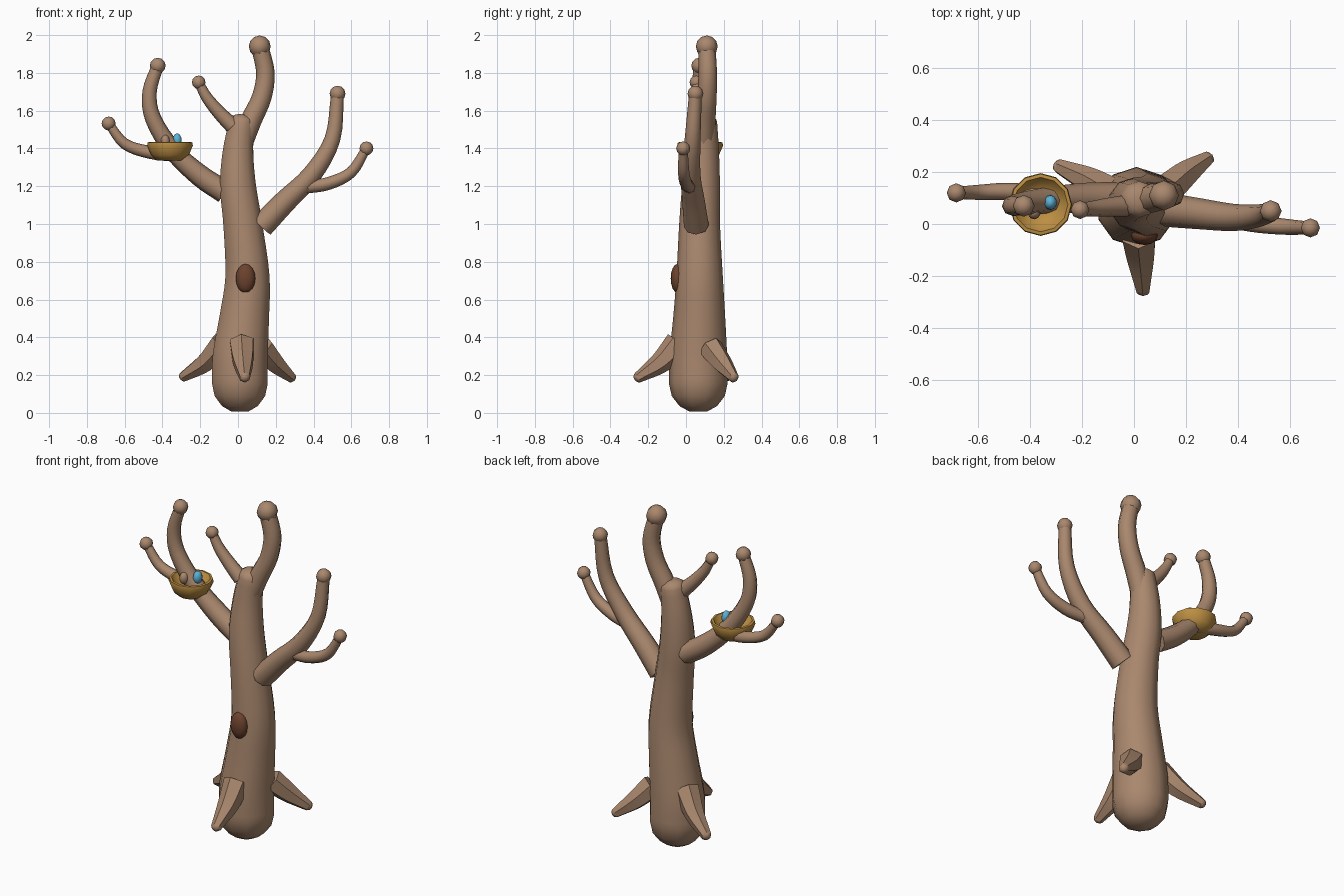
import bpy, bmesh, math
from mathutils import Vector

if "Cube" in bpy.data.objects:
    bpy.data.objects.remove(bpy.data.objects["Cube"])


def material(name, rgb):
    m = bpy.data.materials.new(name)
    m.diffuse_color = (*rgb, 1)
    m.use_nodes = True
    m.node_tree.nodes["Principled BSDF"].inputs["Base Color"].default_value = m.diffuse_color
    return m


BARK = material("bark brown", (0.40, 0.245, 0.155))
HOLLOW = material("dark hollow brown", (0.15, 0.055, 0.027))
STRAW = material("straw gold", (0.50, 0.27, 0.055))
BLUE = material("egg blue", (0.11, 0.44, 0.66))


def finish(bm, name, mat, angle=50):
    bmesh.ops.recalc_face_normals(bm, faces=bm.faces)
    me = bpy.data.meshes.new(name)
    bm.to_mesh(me)
    bm.free()
    me.materials.append(mat)
    ob = bpy.data.objects.new(name, me)
    bpy.context.collection.objects.link(ob)
    bpy.ops.object.select_all(action='DESELECT')
    ob.select_set(True)
    bpy.context.view_layer.objects.active = ob
    bpy.ops.object.shade_smooth_by_angle(angle=math.radians(angle))
    return ob


def spline(pts, n):
    """Catmull-Rom through (x, y, z, radius) points."""
    p = [Vector(q) for q in pts]
    p = [2 * p[0] - p[1]] + p + [2 * p[-1] - p[-2]]
    out = []
    for i in range(1, len(p) - 2):
        a, b, c, d = p[i - 1:i + 3]
        for k in range(n):
            t = k / n
            out.append(0.5 * (2 * b + (c - a) * t + (2 * a - 5 * b + 4 * c - d) * t * t
                              + (3 * b - a - 3 * c + d) * t ** 3))
    out.append(p[-2])
    return out


def tube(name, pts, sides=8, n=4, dome_start=0, dome_end=0):
    """Tapered limb; dome values are cap heights in radii (0 = flat)."""
    path = spline(pts, n)
    pos = [q.to_3d() for q in path]
    tan = [(pos[min(i + 1, len(pos) - 1)] - pos[max(i - 1, 0)]).normalized()
           for i in range(len(pos))]
    rings = [(c, t, q[3]) for c, t, q in zip(pos, tan, path)]

    def dome(c, t, r, h):
        return [(c + t * r * h * math.sin(a), t, r * math.cos(a))
                for a in (math.radians(d) for d in (25, 50, 72))]
    if dome_end:
        rings += dome(*rings[-1], dome_end)
    if dome_start:
        c, t, r = rings[0]
        rings = dome(c, t, r, -dome_start)[::-1] + rings
    bm = bmesh.new()
    prev, first = None, None
    t0 = rings[0][1]
    u = Vector((0, 1, 0))
    u = (u - t0 * u.dot(t0)).normalized()
    for c, t, r in rings:
        u = (u - t * u.dot(t)).normalized()
        v = t.cross(u)
        ring = [bm.verts.new(c + r * (math.cos(a) * u + math.sin(a) * v))
                for a in (math.tau * k / sides for k in range(sides))]
        if prev:
            for k in range(sides):
                j = (k + 1) % sides
                bm.faces.new((prev[k], prev[j], ring[j], ring[k]))
        first = first or ring
        prev = ring
    bm.faces.new(first)
    bm.faces.new(prev)
    return finish(bm, name, BARK)


def ball(name, loc, size, mat, seg=8, rings=6):
    bm = bmesh.new()
    bmesh.ops.create_uvsphere(bm, u_segments=seg, v_segments=rings, radius=1)
    for v in bm.verts:
        v.co = Vector(loc) + Vector(a * b for a, b in zip(v.co, size))
    return finish(bm, name, mat, 60)


# trunk with a rounded foot
tube("trunk", [(0.01, 0.065, 0.155, 0.155), (0.012, 0.065, 0.3, 0.153),
               (0.033, 0.07, 0.5, 0.138), (0.05, 0.072, 0.72, 0.123),
               (0.025, 0.072, 1.0, 0.108), (0.0, 0.08, 1.2, 0.1),
               (0.0, 0.09, 1.38, 0.085), (0.02, 0.095, 1.54, 0.07)],
     sides=10, dome_start=1, dome_end=0.6)

# limbs, each with a knob on its tip: path points and knob radius
limbs = {
    "top_branch": ([(0.015, 0.09, 1.42, 0.06), (0.07, 0.1, 1.55, 0.056), (0.125, 0.11, 1.67, 0.052),
                    (0.145, 0.115, 1.8, 0.049), (0.115, 0.11, 1.94, 0.046)], 0.058),
    "right_branch": ([(0.125, 0.055, 0.99, 0.066), (0.25, 0.04, 1.12, 0.06), (0.39, 0.025, 1.26, 0.052),
                      (0.5, 0.035, 1.45, 0.042), (0.527, 0.05, 1.69, 0.034)], 0.042),
    "right_twig": ([(0.36, 0.02, 1.195, 0.034), (0.48, 0.0, 1.215, 0.034), (0.6, -0.012, 1.275, 0.03),
                    (0.68, -0.015, 1.4, 0.024)], 0.037),
    "left_branch": ([(-0.07, 0.1, 1.17, 0.062), (-0.2, 0.1, 1.255, 0.058), (-0.345, 0.09, 1.39, 0.05),
                     (-0.45, 0.075, 1.56, 0.043), (-0.468, 0.07, 1.7, 0.038),
                     (-0.425, 0.07, 1.838, 0.032)], 0.042),
    "left_twig": ([(-0.33, 0.105, 1.365, 0.036), (-0.47, 0.125, 1.38, 0.034), (-0.6, 0.122, 1.425, 0.029),
                   (-0.685, 0.12, 1.532, 0.023)], 0.037),
    "upper_twig": ([(-0.03, 0.07, 1.52, 0.042), (-0.1, 0.065, 1.59, 0.036), (-0.165, 0.058, 1.67, 0.03),
                    (-0.208, 0.055, 1.75, 0.024)], 0.036),
}
for name, (pts, r) in limbs.items():
    tube(name, pts)
    ball(name + "_knob", pts[-1][:3], (r, r, r), BARK)

# roots flaring from the trunk
tube("front_root", [(0.02, -0.04, 0.37, 0.072), (0.027, -0.13, 0.27, 0.058), (0.035, -0.25, 0.19, 0.03)],
     sides=6, dome_end=0.9)
tube("right_root", [(0.125, 0.13, 0.345, 0.068), (0.195, 0.19, 0.265, 0.055), (0.28, 0.25, 0.19, 0.03)],
     sides=6, dome_end=0.9)
tube("left_root", [(-0.08, 0.11, 0.37, 0.07), (-0.17, 0.165, 0.27, 0.055), (-0.285, 0.22, 0.195, 0.03)],
     sides=6, dome_end=0.9)

# hollow on the trunk front
ball("trunk_hollow", (0.04, -0.045, 0.712), (0.052, 0.036, 0.077), HOLLOW, 12, 8)

# bowl nest: lathed profile of (radius, z)
bm = bmesh.new()
profile = [(0, 1.335), (0.07, 1.337), (0.1, 1.365), (0.121, 1.415), (0.118, 1.432),
           (0.105, 1.434), (0.085, 1.405), (0.05, 1.385), (0, 1.38)]
vs = [bm.verts.new((r, 0, z)) for r, z in profile]
edges = [bm.edges.new(e) for e in zip(vs, vs[1:])]
bmesh.ops.spin(bm, geom=vs + edges, cent=(0, 0, 0), axis=(0, 0, 1), angle=math.tau, steps=12)
bmesh.ops.remove_doubles(bm, verts=bm.verts, dist=0.0005)
bmesh.ops.translate(bm, verts=bm.verts, vec=(-0.36, 0.075, 0))
finish(bm, "nest", STRAW)

# eggs
ball("blue_egg", (-0.322, 0.083, 1.443), (0.025, 0.029, 0.037), BLUE, 10, 8)
ball("brown_egg", (-0.385, 0.045, 1.437), (0.025, 0.027, 0.035), BARK, 10, 8)
